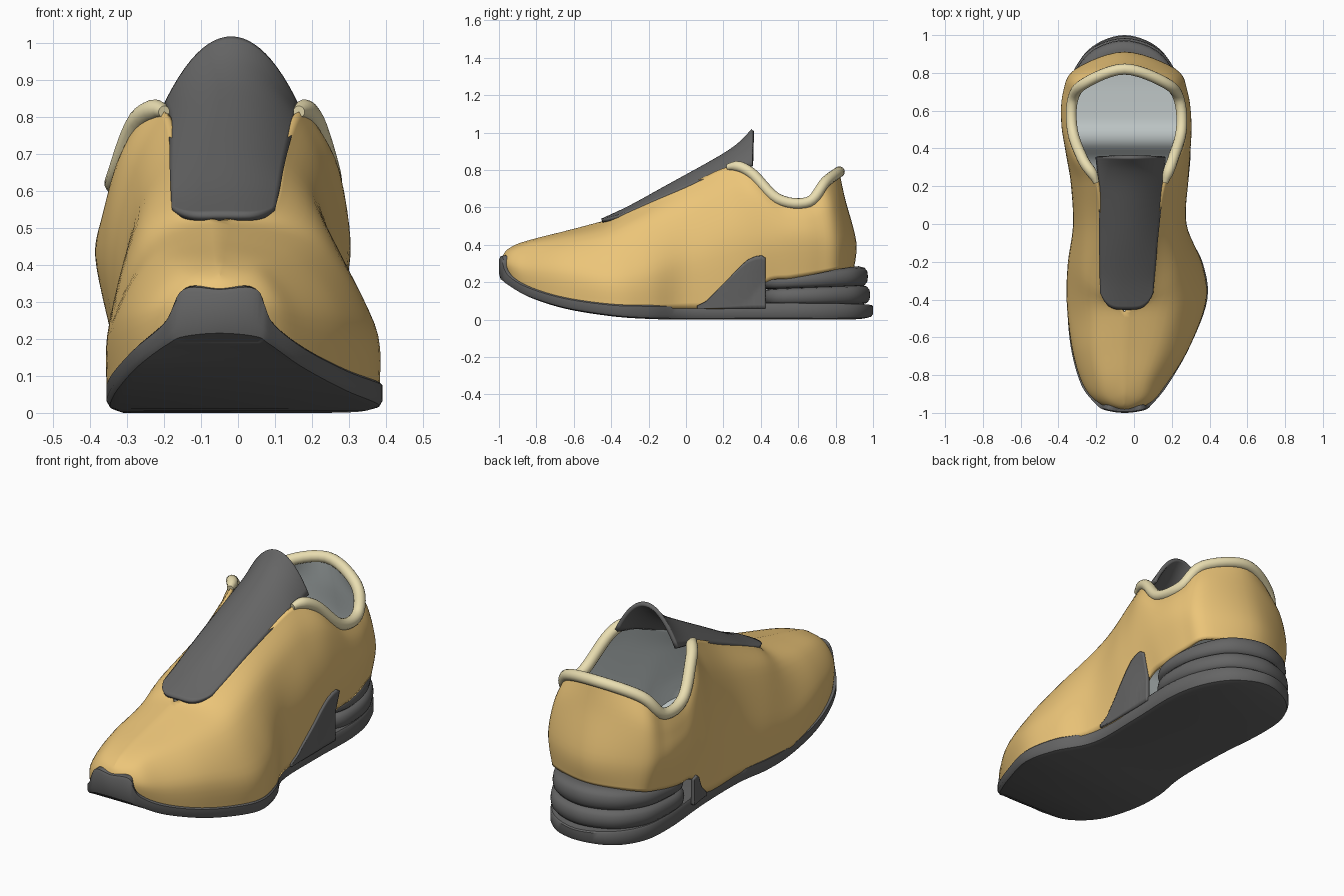
import bpy, bmesh, math
from mathutils import Vector
from mathutils.bvhtree import BVHTree

if "Cube" in bpy.data.objects:
    bpy.data.objects.remove(bpy.data.objects["Cube"])

CX = -0.05          # shoe centre line
SEG = 6             # samples between stations


def material(name, rgb):
    m = bpy.data.materials.new(name)
    m.diffuse_color = (*rgb, 1)
    m.use_nodes = True
    m.node_tree.nodes["Principled BSDF"].inputs["Base Color"].default_value = m.diffuse_color
    return m


GOLD = material("gold_fabric", (0.84, 0.56, 0.19))
CREAM = material("cream_trim", (0.82, 0.73, 0.44))
LINER = material("pale_lining", (0.64, 0.70, 0.70))
DARK = material("dark_rubber", (0.13, 0.13, 0.13))


def cr(a, b, c, d, t):
    """Catmull-Rom interpolation of equal-length tuples"""
    return [0.5 * (2*q + (r-p)*t + (2*p-5*q+4*r-s)*t*t + (3*q-p-3*r+s)*t**3)
            for p, q, r, s in zip(a, b, c, d)]


def loop(table):
    """Stations (y, x_left, x_right, z...) from toe to heel -> smooth closed loop (x, y, z...)"""
    right = [(r[2], r[0], *r[3:]) for r in table]
    left = [(r[1], r[0], *r[3:]) for r in table]
    pts = right + left[-2:0:-1]
    n = len(pts)
    return [cr(pts[i-1], pts[i], pts[(i+1) % n], pts[(i+2) % n], k/SEG)
            for i in range(n) for k in range(SEG)]


def inset(ring, d):
    n, out = len(ring), []
    for i, p in enumerate(ring):
        a, b = ring[i-1], ring[(i+1) % n]
        t = Vector((b[0]-a[0], b[1]-a[1])).normalized()
        out.append((p[0] - t.y*d, p[1] + t.x*d))
    return out


def mesh(name, verts, faces, mats, angle=40, closed=False):
    bm = bmesh.new()
    bv = [bm.verts.new(v) for v in verts]
    for f in faces:
        bm.faces.new([bv[i] for i in f])
    bmesh.ops.remove_doubles(bm, verts=bm.verts[:], dist=0.0005)
    if closed:
        bmesh.ops.recalc_face_normals(bm, faces=bm.faces[:])
    me = bpy.data.meshes.new(name)
    bm.to_mesh(me)
    bm.free()
    ob = bpy.data.objects.new(name, me)
    bpy.context.collection.objects.link(ob)
    for m in mats:
        me.materials.append(m)
    for o in bpy.context.selected_objects:
        o.select_set(False)
    ob.select_set(True)
    bpy.context.view_layer.objects.active = ob
    bpy.ops.object.shade_smooth_by_angle(angle=math.radians(angle))
    return ob


def thicken(ob, t, offset=-1):
    s = ob.modifiers.new("thickness", 'SOLIDIFY')
    s.thickness, s.offset = t, offset
    return s


def strips(rows, n, wrap):
    return [(r*n+i, r*n+(i+1) % n, (r+1)*n+(i+1) % n, (r+1)*n+i)
            for r in range(rows-1) for i in range(n if wrap else n-1)]


def cap(n, base):
    """Bridge the right half of a loop to the left half (triangles at both tips)"""
    return [list(dict.fromkeys(base + k % n for k in (i, i+1, n-i-1, n-i))) for i in range(n//2)]


def slab(name, table, profile):
    """Closed sole layer; profile rows are (inset, height fraction), stations end in z_top, z_bottom"""
    ring = loop(table)
    n, v = len(ring), []
    for d, f in profile:
        v += [(x, y, max(0, p[3] + (p[2]-p[3])*f)) for (x, y), p in zip(inset(ring, d), ring)]
    faces = strips(len(profile), n, True) + cap(n, 0) + cap(n, n*(len(profile)-1))
    return mesh(name, v, faces, [DARK], 40, True)


# Upper: four guide loops from sole line to top edge (y, left x, right x, z)
BOTTOM = [(-.97, CX, CX, .24), (-.94, -.18, .07, .22), (-.84, -.265, .165, .14), (-.65, -.325, .285, .09),
          (-.40, -.355, .38, .07), (-.20, -.345, .355, .06), (0, -.315, .27, .06), (.29, -.318, .26, .07),
          (.43, -.335, .26, .20), (.56, -.345, .265, .22), (.70, -.335, .25, .245), (.82, -.29, .20, .27),
          (.90, CX, CX, .28)]
MIDDLE = [(-.985, CX, CX, .31), (-.95, -.18, .08, .30), (-.85, -.265, .165, .28), (-.66, -.32, .28, .27),
          (-.42, -.345, .365, .24), (-.22, -.345, .35, .26), (0, -.32, .275, .33), (.22, -.335, .287, .40),
          (.38, -.362, .298, .42), (.54, -.385, .303, .42), (.70, -.375, .283, .42), (.82, -.31, .22, .42),
          (.91, CX, CX, .42)]
SHOULDER = [(-.975, CX, CX, .35), (-.93, -.14, .04, .37), (-.83, -.18, .08, .40), (-.66, -.22, .15, .425),
            (-.46, -.24, .21, .455), (-.28, -.27, .23, .50), (0, -.265, .215, .58), (.21, -.28, .235, .66),
            (.36, -.33, .272, .66), (.52, -.362, .290, .55), (.68, -.358, .273, .54), (.79, -.30, .20, .61),
            (.85, CX, CX, .65)]
EDGE = [(-.955, CX, CX, .375), (-.90, CX, CX, .405), (-.80, CX, CX, .435), (-.64, CX, CX, .475),
        (-.47, CX, CX, .52), (-.36, -.17, .085, .555), (0, -.175, .125, .715), (.22, -.2, .165, .815),
        (.34, -.27, .205, .79), (.49, -.325, .25, .645), (.655, -.325, .24, .628), (.745, -.26, .17, .735),
        (.82, CX, CX, .79)]
rings = [loop(t) for t in (BOTTOM, MIDDLE, SHOULDER, EDGE)]
N = len(rings[0])
for i, p in enumerate(rings[3]):       # keep the toe ridge closed
    p[0] = max(p[0], CX) if i <= N//2 else min(p[0], CX)
rows = []
for k in range(3):
    a, b, c, d = (rings[max(k-1, 0)], rings[k], rings[k+1], rings[min(k+2, 3)])
    for j in range(6 if k < 2 else 7):
        rows.append([cr(a[i], b[i], c[i], d[i], j/6) for i in range(N)])
verts = [p for r in rows for p in r]
faces = strips(len(rows), N, True)
upper = mesh("upper", verts, faces, [GOLD, LINER], 60)
s = thicken(upper, 0.018)
s.material_offset, s.material_offset_rim = 1, 0
tree = BVHTree.FromPolygons([Vector(v) for v in verts], faces)

# Insole floor
floor = [(x, y, p[2]+.045) for (x, y), p in zip(inset(rings[0], .012), rings[0])]
mesh("insole", floor, cap(N, 0), [LINER])

# Padded collar tube along the ankle part of the top edge
cu = bpy.data.curves.new("collar", 'CURVE')
cu.dimensions, cu.bevel_depth, cu.bevel_resolution, cu.use_fill_caps = '3D', .029, 5, True
path = rings[3][7*SEG:17*SEG+1]
sp = cu.splines.new('POLY')
sp.points.add(len(path)-1)
for i, (q, p) in enumerate(zip(sp.points, path)):
    q.co = (*p, 1)
    q.radius = min(1, .55 + .2*min(i, len(path)-1-i))
sp.use_smooth = True
cu.materials.append(CREAM)
bpy.context.collection.objects.link(bpy.data.objects.new("collar", cu))

# Outsole with toe spring and raised toe cap (y, left x, right x, z top, z bottom)
SOLE = [(-1, CX, CX, .338, .205), (-.986, -.15, .052, .338, .195), (-.955, -.2, .095, .25, .178),
        (-.85, -.28, .18, .18, .12), (-.65, -.335, .295, .12, .058), (-.4, -.355, .388, .085, .018),
        (-.2, -.348, .362, .08, .004), (0, -.315, .268, .08, 0), (.3, -.318, .26, .09, 0),
        (.6, -.34, .265, .09, 0), (.8, -.32, .22, .088, 0), (.94, -.22, .12, .085, .002), (1, CX, CX, .08, .01)]
slab("outsole", SOLE, [(.03, 0), (.009, .08), (0, .3), (0, .88), (.006, .97), (.03, 1)])

# Two rounded heel cushions
ROUND = [(.05, 0), (.018, .08), (.004, .25), (0, .5), (.004, .75), (.018, .92), (.05, 1)]
for name, grow, z in (("lower_heel_cushion", 0, (.075, .165, .08, .185)),
                      ("upper_heel_cushion", -.012, (.16, .225, .175, .285))):
    b0, t0, b1, t1 = z
    plan = [(.40, CX, CX), (.42, -.25, .17), (.5, -.335, .255), (.65, -.35, .268),
            (.8, -.325, .225), (.93, -.225, .125), (.985, CX, CX)]
    slab(name, [(y + grow*(y > .5), l - grow/3, r + grow/3, t0 + (t1-t0)*(y-.4)/.58, b0 + (b1-b0)*(y-.4)/.58)
                for y, l, r in plan], ROUND)


# Side wings rising from the sole, laid on the upper
def wing(name, side, top, fallback):
    cols, nz, v = 36, 14, []
    for c in range(cols+1):
        y = top[0][0] + (top[-1][0]-top[0][0])*c/cols
        a, b = next((p for p in zip(top, top[1:]) if y <= p[1][0]), top[-2:])
        z1 = a[1] + (b[1]-a[1])*(y-a[0])/(b[0]-a[0])
        x = fallback
        for j in range(nz+1):
            z = z1 + (.06-z1)*j/nz
            hit = tree.ray_cast(Vector((side, y, z)), Vector((-side, 0, 0)))[0]
            if hit:
                x = max(side*hit.x, fallback)
            v.append((side*(x+.001), y, z))
    thicken(mesh(name, v, strips(cols+1, nz+1, False), [DARK], 60), .02, 0)


wing("outer_wing", 1, [(.06, .075), (.11, .1), (.2, .19), (.29, .285), (.33, .32), (.37, .338),
                       (.405, .343), (.425, .33)], .255)
wing("inner_wing", -1, [(.3, .08), (.35, .13), (.38, .19), (.40, .21), (.425, .2)], .315)

# Arched tongue widening into a pointed pull tab
TONGUE = [(-.45, -.178, .10, .52, .53), (-.3, -.178, .107, .575, .60), (-.1, -.18, .12, .66, .71),
          (.1, -.18, .14, .745, .82), (.22, -.182, .152, .79, .89), (.3, -.19, .156, .81, .95),
          (.357, -.195, .158, .825, 1.012)]
v, W = [], 24
steps = [(k, j/5) for k in range(6) for j in range(5)] + [(5, 1)]
for k, t in steps:
    y, l, r, ze, zc = cr(TONGUE[max(k-1, 0)], TONGUE[k], TONGUE[k+1], TONGUE[min(k+2, 6)], t)
    start = max(0, (-.2-y)/.25)
    for i in range(W+1):
        u = -1 + 2*i/W
        arch = 1 - abs(u)**2
        v.append(((l+r)/2 + (r-l)/2*u, y + .09*start*abs(u)**4,
                  ze + (zc-ze)*arch + .03*start*abs(u)**4))
thicken(mesh("tongue", v, strips(len(steps), W+1, False), [DARK], 60), .02, 0)
